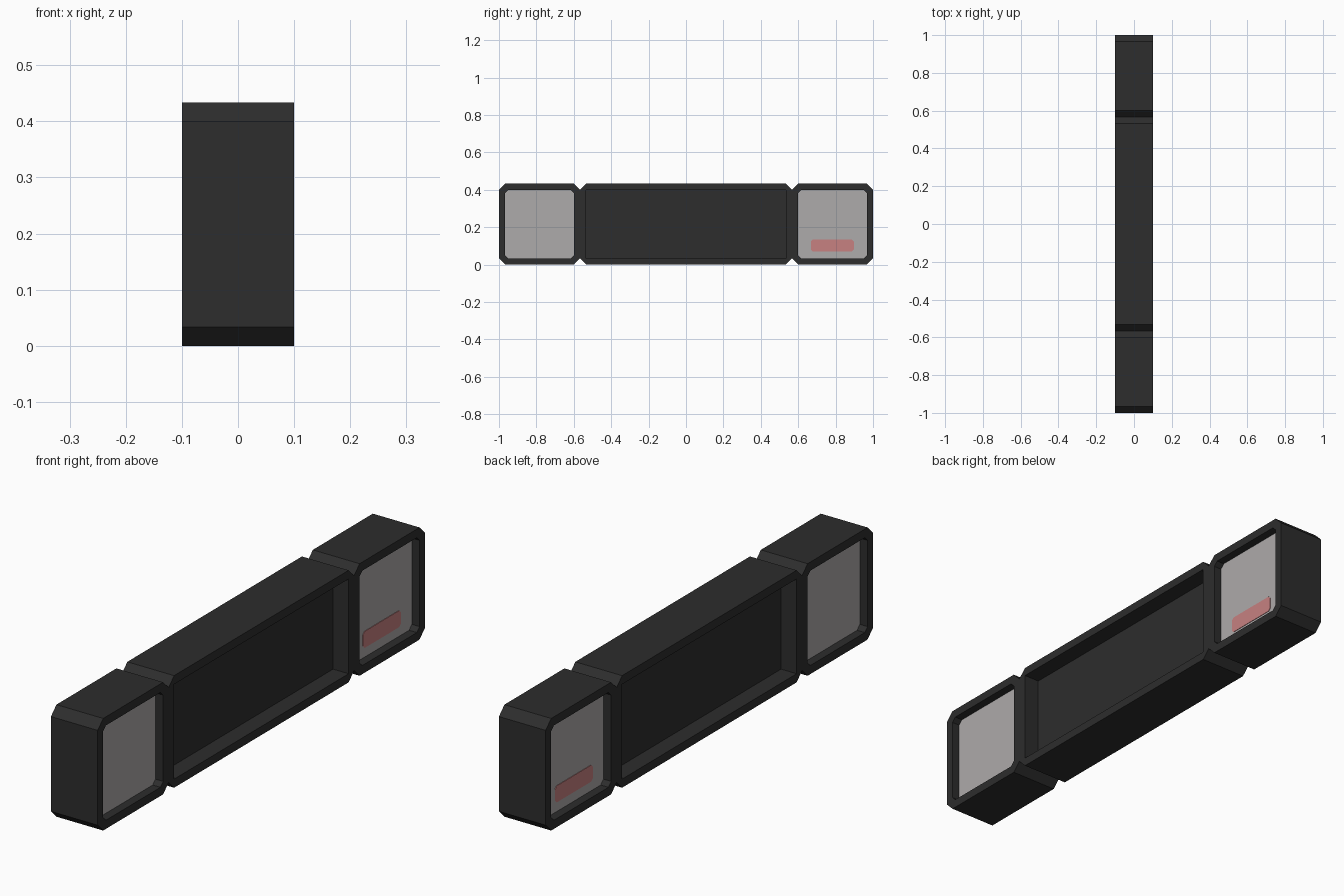
import bpy, bmesh

if "Cube" in bpy.data.objects:
    bpy.data.objects.remove(bpy.data.objects["Cube"])

U = 1 / 30          # base module: the whole model sits on this pitch
HALF = 3 * U        # half thickness in x
H = 13 * U          # height


def material(name, rgb):
    m = bpy.data.materials.new(name)
    m.diffuse_color = (*rgb, 1)
    m.use_nodes = True
    m.node_tree.nodes["Principled BSDF"].inputs["Base Color"].default_value = m.diffuse_color
    return m


DARK = material("charcoal plastic", (0.026, 0.026, 0.026))
GLASS = material("grey glass", (0.42, 0.405, 0.405))
RED = material("pale red", (0.57, 0.22, 0.22))


def outline(y0, y1, z0, z1, c):
    """Rectangle in the yz plane with corners cut by c."""
    return [(y0 + c, z0), (y1 - c, z0), (y1, z0 + c), (y1, z1 - c),
            (y1 - c, z1), (y0 + c, z1), (y0, z1 - c), (y0, z0 + c)]


def finish(name, bm, mat):
    bmesh.ops.remove_doubles(bm, verts=bm.verts, dist=1e-5)
    bmesh.ops.recalc_face_normals(bm, faces=bm.faces)
    me = bpy.data.meshes.new(name)
    bm.to_mesh(me)
    bm.free()
    me.materials.append(mat)
    ob = bpy.data.objects.new(name, me)
    bpy.context.collection.objects.link(ob)


def loft(name, sections, mat):
    """Bridge a series of (x, outline) rings and cap both ends."""
    bm = bmesh.new()
    rings = [[bm.verts.new((x, y, z)) for y, z in pts] for x, pts in sections]
    for a, b in zip(rings, rings[1:]):
        for i in range(8):
            j = (i + 1) % 8
            bm.faces.new((a[i], a[j], b[j], b[i]))
    bm.faces.new(rings[0])
    bm.faces.new(rings[-1])
    finish(name, bm, mat)


def housing(name, y0, y1, depth, inner_cut):
    """Chamfered box, recessed on both broad sides."""
    out = outline(y0, y1, 0, H, U)
    inn = outline(y0 + U, y1 - U, U, H - U, inner_cut)
    loft(name, [(-HALF + depth, inn), (-HALF, inn), (-HALF, out),
                (HALF, out), (HALF, inn), (HALF - depth, inn)], DARK)


# Long middle housing and two square end housings
housing("middle_housing", -17 * U, 17 * U, 2 * U, 0)
for label, s in (("near", -1), ("far", 1)):
    y0, y1 = sorted((s * 17 * U, s * 30 * U))
    housing(label + "_housing", y0, y1, 1.1 * U, U / 2)
    # Glass panes on both sides of each end housing
    pane = outline(y0 + U, y1 - U, U, H - U, U / 2)
    for side, d in (("left", -1), ("right", 1)):
        x = d * (HALF - U)
        loft(f"{label}_{side}_pane", [(x - d * 0.005, pane), (x, pane)], GLASS)

# Red marker bars on the far panes
bar = outline(0.667, 0.897, 0.07, 0.134, 0.01)
for side, d in (("left", -1), ("right", 1)):
    x = d * (HALF - U)
    loft(f"{side}_marker", [(x, bar), (x + d * 0.002, bar)], RED)
